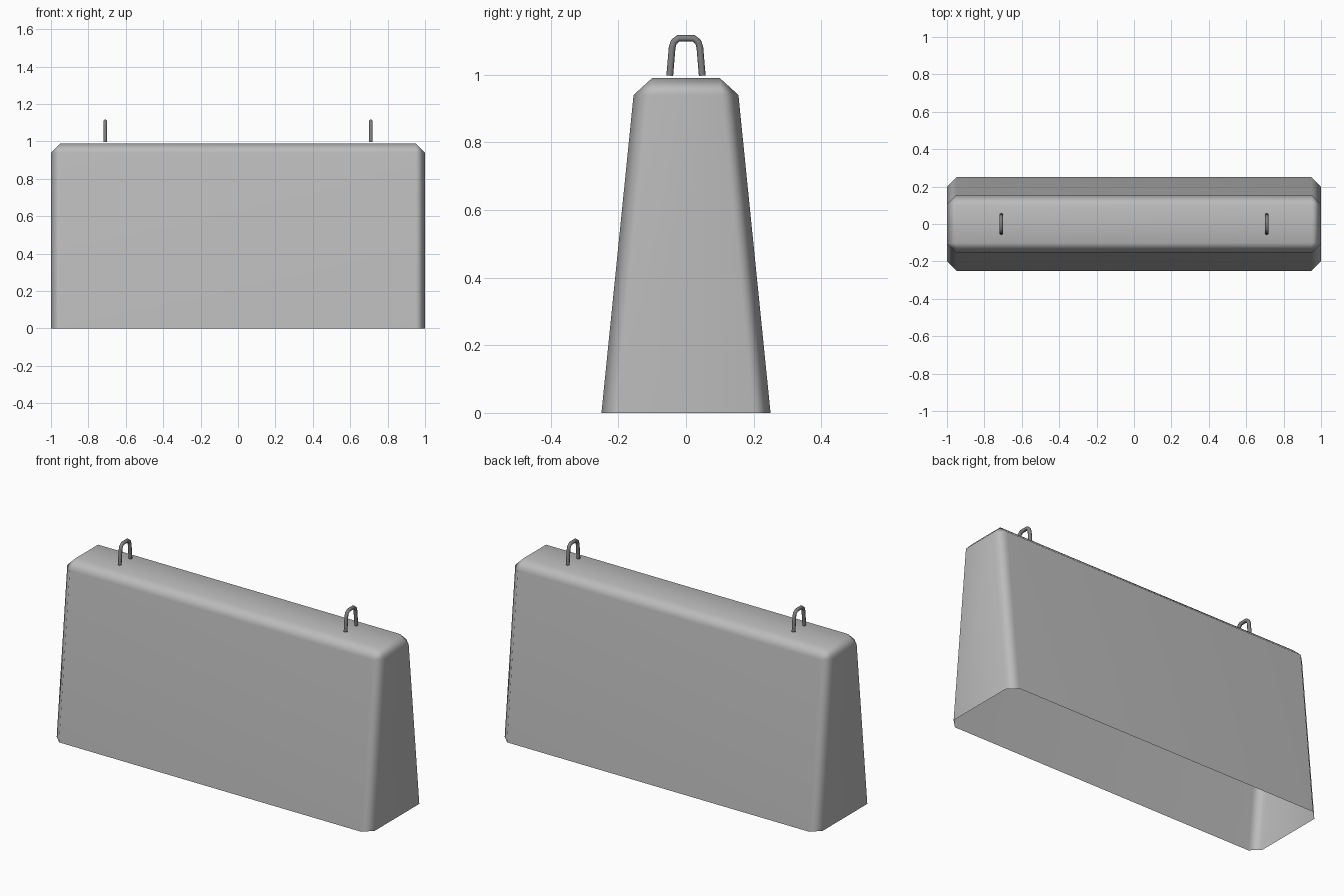
import bpy, bmesh
from mathutils import Vector

cube = bpy.data.objects.get("Cube")
if cube:
    bpy.data.objects.remove(cube)


def make_material(name, value):
    mat = bpy.data.materials.new(name)
    mat.use_nodes = True
    colour = (value, value, value, 1)
    mat.diffuse_color = colour
    mat.node_tree.nodes["Principled BSDF"].inputs["Base Color"].default_value = colour
    return mat


concrete = make_material("concrete grey", 0.5)
steel = make_material("steel grey", 0.22)


def add_object(name, data, mat):
    obj = bpy.data.objects.new(name, data)
    bpy.context.collection.objects.link(obj)
    data.materials.append(mat)
    return obj


def ring(bm, half_x, half_y, z, cut):
    """Rectangle with clipped corners."""
    pts = []
    for sx, sy in ((1, 1), (-1, 1), (-1, -1), (1, -1)):
        pair = [(sx * half_x, sy * (half_y - cut)), (sx * (half_x - cut), sy * half_y)]
        pts += pair if sx * sy > 0 else pair[::-1]
    return [bm.verts.new((x, y, z)) for x, y in pts]


# Barrier: tapered hollow shell, open underneath, with chamfered edges
CUT = 0.05
bm = bmesh.new()
base = ring(bm, 1, 0.25, 0, CUT)
shoulder = ring(bm, 1, 0.155, 0.94, CUT)
top = [bm.verts.new((sx * 0.95, sy * 0.1, 0.99))
       for sx, sy in ((1, 1), (-1, 1), (-1, -1), (1, -1))]
for i in range(8):
    j = (i + 1) % 8
    bm.faces.new((base[i], base[j], shoulder[j], shoulder[i]))
    corners = [top[i // 2]] if i % 2 == 0 else [top[j // 2], top[i // 2]]
    bm.faces.new([shoulder[i], shoulder[j]] + corners)
bm.faces.new(top)
for face in bm.faces:
    face.smooth = True
mesh = bpy.data.meshes.new("barrier_block")
bm.to_mesh(mesh)
bm.free()
block = add_object("barrier_block", mesh, concrete)
# Keep the broad faces flat while the chamfers blend
block.modifiers.new("Weighted normals", "WEIGHTED_NORMAL")

# Lifting loops: bent round bar, one near each end
half_path = [(0.048, 0.997), (0.041, 1.08), (0.036, 1.097), (0.022, 1.108)]
path = [(-y, z) for y, z in half_path] + [(y, z) for y, z in reversed(half_path)]
for side, x in (("left", 0.71), ("right", -0.71)):
    curve = bpy.data.curves.new(side + "_lifting_loop", "CURVE")
    curve.dimensions = "3D"
    curve.bevel_depth = 0.01
    curve.bevel_resolution = 2
    spline = curve.splines.new("POLY")
    spline.points.add(len(path) - 1)
    for point, (y, z) in zip(spline.points, path):
        point.co = (x, y, z, 1)
    spline.use_smooth = True
    add_object(side + "_lifting_loop", curve, steel)
